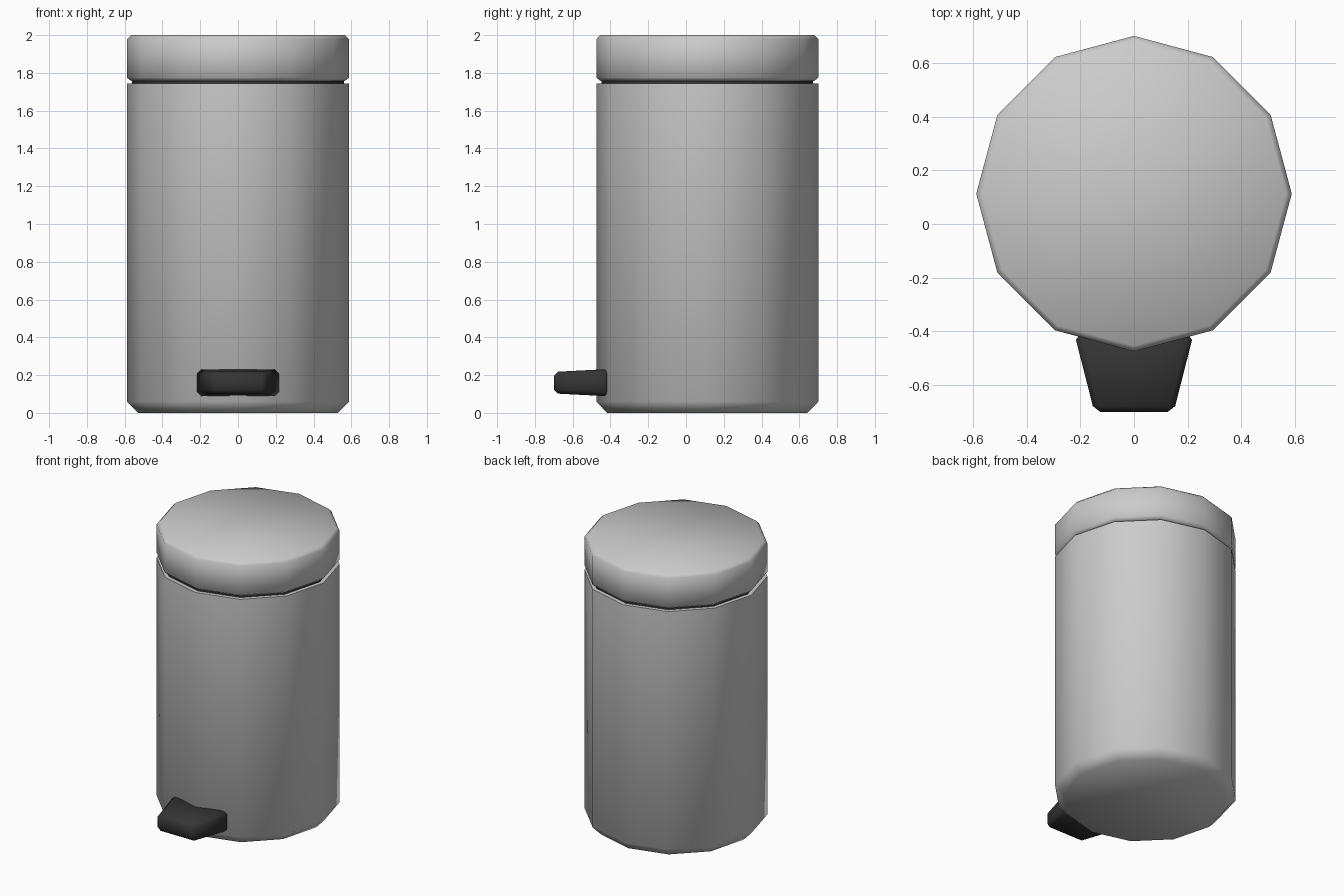
import bpy, bmesh, math

if "Cube" in bpy.data.objects:
    bpy.data.objects.remove(bpy.data.objects["Cube"])

SIDES = 12
CY = 0.113
R = 0.587

dark = bpy.data.materials.new("dark_plastic")
dark.diffuse_color = (0.035, 0.035, 0.035, 1)
dark.use_nodes = True
dark.node_tree.nodes["Principled BSDF"].inputs["Base Color"].default_value = dark.diffuse_color


def finish(name, bm, mat=None, angle=60):
    bmesh.ops.recalc_face_normals(bm, faces=bm.faces)
    me = bpy.data.meshes.new(name)
    bm.to_mesh(me)
    bm.free()
    ob = bpy.data.objects.new(name, me)
    bpy.context.collection.objects.link(ob)
    if mat:
        me.materials.append(mat)
    bpy.ops.object.select_all(action='DESELECT')
    ob.select_set(True)
    bpy.context.view_layer.objects.active = ob
    bpy.ops.object.shade_smooth_by_angle(angle=math.radians(angle))
    return ob


def lathe(name, profile, mat=None):
    """Closed twelve-sided solid from (radius, z) pairs, bottom to top."""
    bm = bmesh.new()
    rings = []
    for r, z in profile:
        rings.append([bm.verts.new((r * math.cos(2 * math.pi * i / SIDES),
                                    CY + r * math.sin(2 * math.pi * i / SIDES), z))
                      for i in range(SIDES)])
    for a, b in zip(rings, rings[1:]):
        for i in range(SIDES):
            j = (i + 1) % SIDES
            bm.faces.new((a[i], a[j], b[j], b[i]))
    bm.faces.new(rings[0][::-1])
    bm.faces.new(rings[-1])
    return finish(name, bm, mat)


# Bin body with chamfered foot
lathe("body", [(0.53, 0.005), (0.588, 0.06), (0.588, 1.743)])
bpy.data.objects["body"].data.vertices.foreach_get  # body stays a plain solid
for v in bpy.data.objects["body"].data.vertices:
    if v.co.z < 0.01:
        v.co.z = 0.0

# Dark recessed seal between body and lid
lathe("seal_ring", [(0.56, 1.735), (0.56, 1.78)], dark)

# Lid with softened lower and upper edges
lathe("lid", [(0.565, 1.757), (0.588, 1.775), (0.588, 1.978), (0.567, 2.0)])

# Foot pedal: tapered block with bevelled edges
bm = bmesh.new()
bmesh.ops.create_cube(bm, size=2)
for v in bm.verts:
    back = v.co.y > 0
    half_w, half_h = (0.222, 0.072) if back else (0.148, 0.057)
    v.co = (v.co.x * half_w, -0.41 if back else -0.70, 0.16 + v.co.z * half_h)
bmesh.ops.bevel(bm, geom=bm.edges[:], offset=0.022, segments=1, affect='EDGES')
finish("pedal", bm, dark)
